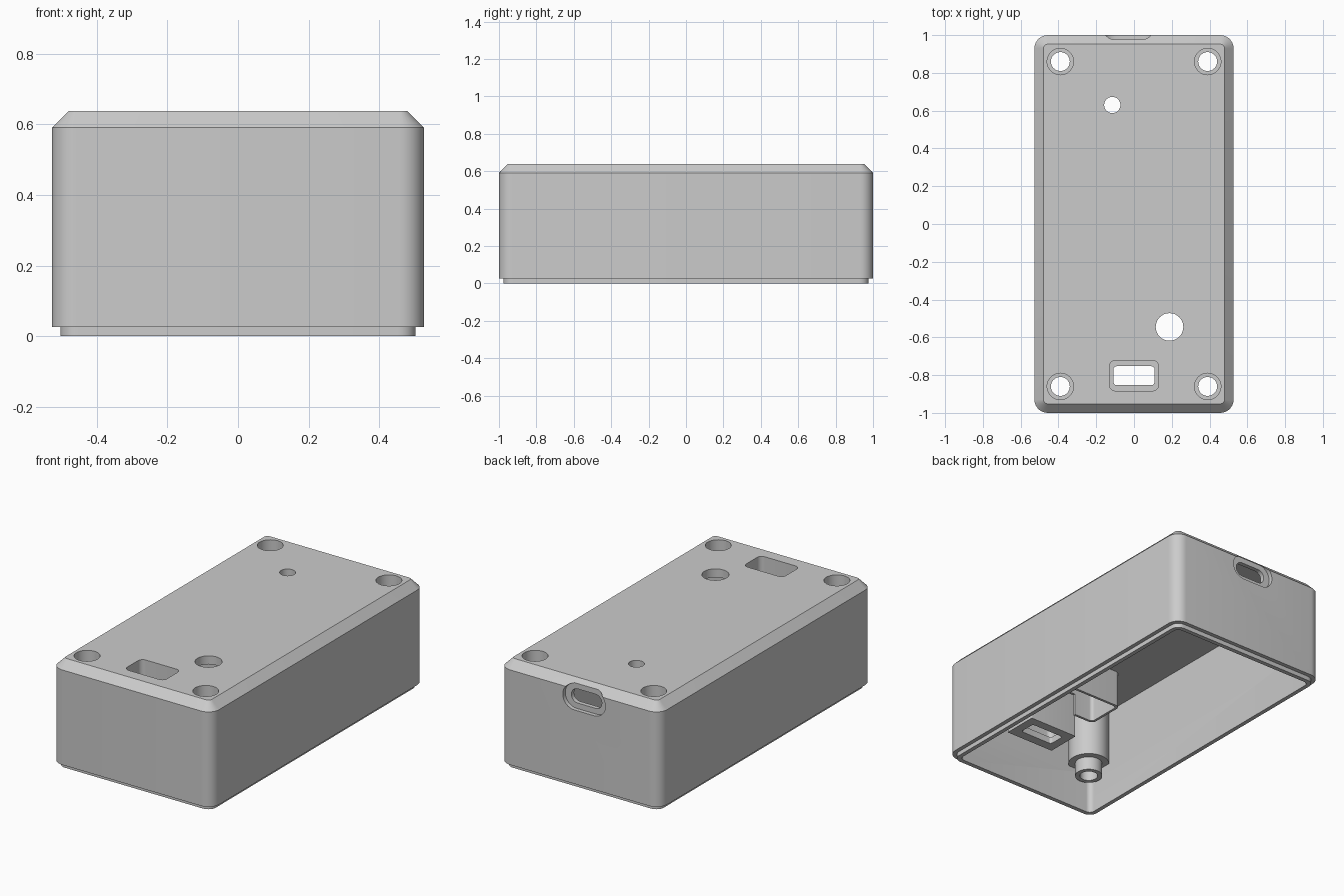
import bpy, bmesh, math
from mathutils import Matrix, Vector

if "Cube" in bpy.data.objects:
    bpy.data.objects.remove(bpy.data.objects["Cube"])

grey = bpy.data.materials.new("mid_grey")
grey.diffuse_color = (0.6, 0.6, 0.6, 1)
grey.use_nodes = True
grey.node_tree.nodes["Principled BSDF"].inputs["Base Color"].default_value = grey.diffuse_color


def ring(hx, hy, r, z, cx=0, cy=0, n=8):
    """Rounded rectangle of half sizes hx, hy at height z."""
    pts = []
    for k, (sx, sy) in enumerate([(1, 1), (-1, 1), (-1, -1), (1, -1)]):
        for i in range(n + 1):
            a = math.pi / 2 * (k + i / n)
            pts.append(Vector((cx + sx * (hx - r) + r * math.cos(a),
                               cy + sy * (hy - r) + r * math.sin(a), z)))
    return pts


def loft(name, rings, matrix=None):
    """Closed solid through a stack of rings."""
    bm = bmesh.new()
    loops = [[bm.verts.new(p) for p in r] for r in rings]
    n = len(loops[0])
    for a, b in zip(loops, loops[1:]):
        for i in range(n):
            j = (i + 1) % n
            bm.faces.new((a[i], a[j], b[j], b[i]))
    bm.faces.new(list(reversed(loops[0])))
    bm.faces.new(loops[-1])
    bmesh.ops.remove_doubles(bm, verts=bm.verts, dist=1e-5)
    if matrix:
        bm.transform(matrix)
    bmesh.ops.recalc_face_normals(bm, faces=bm.faces)
    mesh = bpy.data.meshes.new(name)
    bm.to_mesh(mesh)
    bm.free()
    ob = bpy.data.objects.new(name, mesh)
    ob.data.materials.append(grey)
    bpy.context.collection.objects.link(ob)
    return ob


def block(name, hx, hy, r, z0, z1, cx=0, cy=0, matrix=None):
    return loft(name, [ring(hx, hy, r, z0, cx, cy), ring(hx, hy, r, z1, cx, cy)], matrix)


def disc(r, z, cx, cy, n=40):
    return [Vector((cx + r * math.cos(math.tau * i / n),
                    cy + r * math.sin(math.tau * i / n), z)) for i in range(n)]


def combine(target, tool, operation):
    mod = target.modifiers.new("join", 'BOOLEAN')
    mod.operation, mod.object, mod.solver = operation, tool, 'EXACT'
    bpy.context.view_layer.objects.active = target
    bpy.ops.object.modifier_apply(modifier=mod.name)
    bpy.data.objects.remove(tool, do_unlink=True)


# Hollow case: ceiling, inner walls, bottom lip, outer walls, chamfered top
case = loft("case", [
    ring(0.478, 0.95, 0.03, 0.588),
    ring(0.478, 0.95, 0.03, 0.0),
    ring(0.503, 0.976, 0.05, 0.0),
    ring(0.503, 0.976, 0.05, 0.026),
    ring(0.527, 1.0, 0.07, 0.026),
    ring(0.527, 1.0, 0.07, 0.59),
    ring(0.479, 0.952, 0.022, 0.638),
])

# Stepped screw posts under the four corners
corners = [(sx * 0.39, sy * 0.86) for sx in (-1, 1) for sy in (-1, 1)]
for x, y in corners:
    post = loft("post", [disc(0.076, 0.17, x, y), disc(0.076, 0.25, x, y),
                         disc(0.113, 0.25, x, y), disc(0.113, 0.605, x, y)])
    combine(case, post, 'UNION')

# Switch housing under the rectangular opening
combine(case, block("switch_housing", 0.16, 0.105, 0.005, 0.27, 0.61, 0, -0.805), 'UNION')

# Counterbored screw holes
for x, y in corners:
    bore = loft("bore", [disc(0.05, 0.1, x, y), disc(0.05, 0.3, x, y),
                         disc(0.07, 0.3, x, y), disc(0.07, 0.8, x, y)])
    combine(case, bore, 'DIFFERENCE')

# Switch recess and its through slot
combine(case, block("recess", 0.13, 0.08, 0.03, 0.31, 0.8, 0, -0.803), 'DIFFERENCE')
combine(case, block("slot", 0.108, 0.05, 0.015, 0.1, 0.5, 0, -0.803), 'DIFFERENCE')

# Button hole and indicator hole
for x, y, r in [(0.188, -0.545, 0.073), (-0.115, 0.63, 0.043)]:
    combine(case, loft("hole", [disc(r, 0.5, x, y), disc(r, 0.8, x, y)]), 'DIFFERENCE')

# Stepped port opening in the back wall
to_back = Matrix.Translation((-0.03, 0, 0.54)) @ Matrix.Rotation(math.radians(-90), 4, 'X')
combine(case, block("port_recess", 0.14, 0.075, 0.0745, 0.976, 1.2, matrix=to_back), 'DIFFERENCE')
combine(case, block("port_slot", 0.1, 0.042, 0.0415, 0.85, 1.2, matrix=to_back), 'DIFFERENCE')

# Thin-walled shroud hanging around the button, with a wire notch
shroud = block("button_shroud", 0.3, 0.12, 0.03, 0.37, 0.59, 0.05, -0.54)
combine(shroud, block("inside", 0.285, 0.105, 0.02, 0.2, 0.8, 0.05, -0.54), 'DIFFERENCE')
combine(shroud, block("notch", 0.15, 0.05, 0.005, 0.2, 0.5, 0.04, -0.66), 'DIFFERENCE')

# Smooth rounded walls, keep crisp edges
for ob in (case, shroud):
    bpy.ops.object.select_all(action='DESELECT')
    ob.select_set(True)
    bpy.context.view_layer.objects.active = ob
    bpy.ops.object.shade_smooth_by_angle(angle=math.radians(30))
